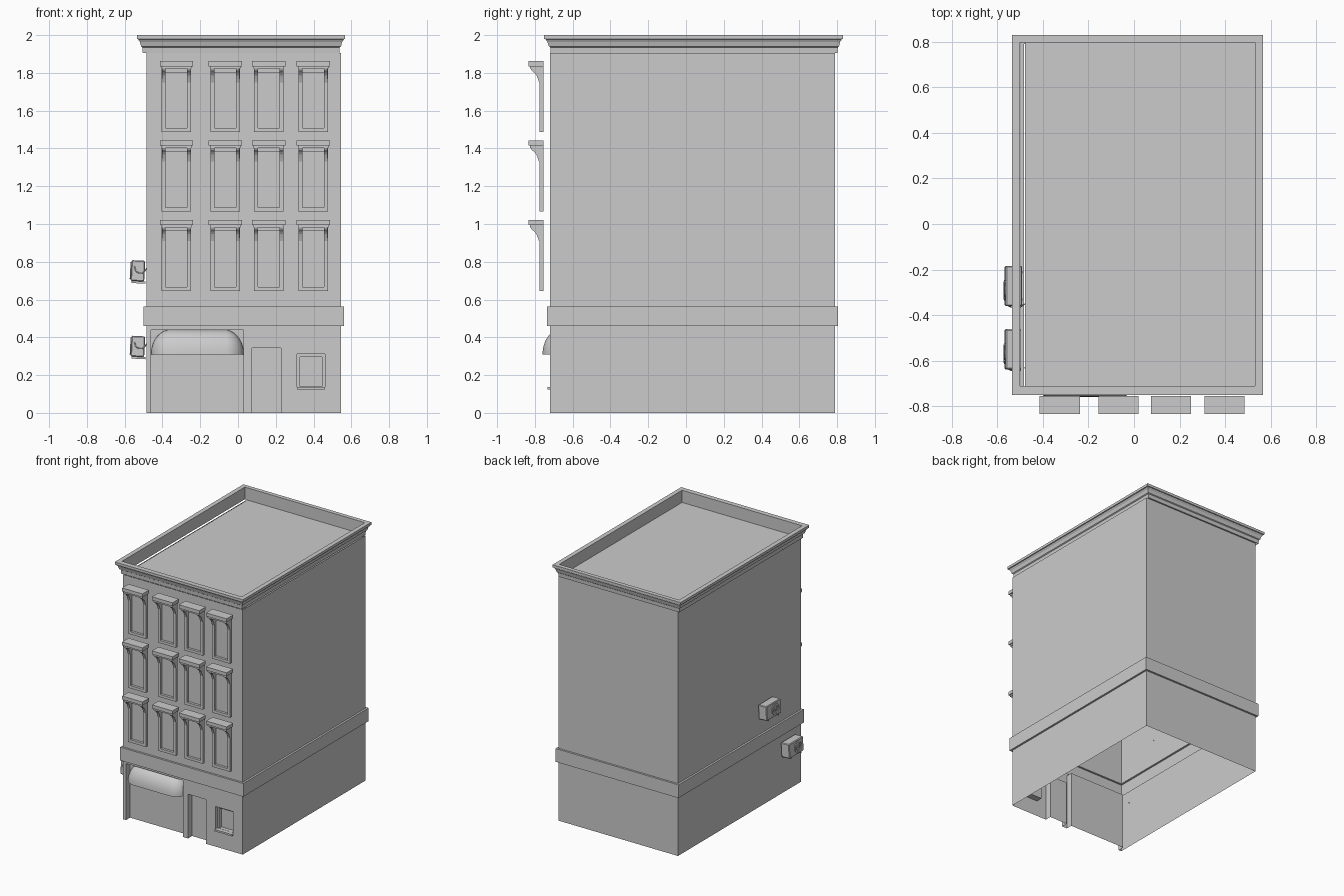
import bpy, bmesh, math
from mathutils import Matrix, Vector

if "Cube" in bpy.data.objects:
    bpy.data.objects.remove(bpy.data.objects["Cube"])


def finish(name, bm, smooth=False, fix_normals=True):
    if fix_normals:
        bmesh.ops.recalc_face_normals(bm, faces=bm.faces[:])
    me = bpy.data.meshes.new(name)
    bm.to_mesh(me)
    bm.free()
    ob = bpy.data.objects.new(name, me)
    bpy.context.collection.objects.link(ob)
    if smooth:
        bpy.context.view_layer.objects.active = ob
        ob.select_set(True)
        bpy.ops.object.shade_smooth_by_angle(angle=math.radians(40))
        ob.select_set(False)
    return ob


def add_box(bm, x0, x1, y0, y1, z0, z1):
    m = Matrix.Translation(((x0 + x1) / 2, (y0 + y1) / 2, (z0 + z1) / 2)) \
        @ Matrix.Diagonal((x1 - x0, y1 - y0, z1 - z0, 1))
    bmesh.ops.create_cube(bm, size=1, matrix=m)


def add_frame(bm, x0, x1, y0, y1, z0, z1, w):
    """Rectangular picture frame standing in the xz plane."""
    add_box(bm, x0, x0 + w, y0, y1, z0, z1)
    add_box(bm, x1 - w, x1, y0, y1, z0, z1)
    add_box(bm, x0 + w, x1 - w, y0, y1, z0, z0 + w)
    add_box(bm, x0 + w, x1 - w, y0, y1, z1 - w, z1)


def quad(bm, *pts):
    return bm.faces.new([bm.verts.new(p) for p in pts])


def loft_rects(bm, rects):
    """Join rectangular rings (x0, x1, y0, y1, z); return the faces of each step."""
    rings = [[bm.verts.new(p) for p in ((a, c, z), (b, c, z), (b, d, z), (a, d, z))]
             for a, b, c, d, z in rects]
    return [[bm.faces.new((r[i], r[(i + 1) % 4], s[(i + 1) % 4], s[i])) for i in range(4)]
            for r, s in zip(rings, rings[1:])]


X0, X1, Y0, Y1 = -0.484, 0.545, -0.72, 0.79
RECESS = -0.67
TOP = 1.905

# Hollow walls with the projecting band; the ground-floor front is built separately
bm = bmesh.new()
prof = [(0, 0), (0, .46), (.015, .46), (.015, .563), (0, .563), (0, TOP)]
steps = loft_rects(bm, [(X0 - o, X1 + o, Y0 - o, Y1 + o, z) for o, z in prof])
bmesh.ops.delete(bm, geom=[steps[0][0]], context='FACES_ONLY')
finish("walls_with_band", bm, fix_normals=False)

# Ground-floor front with recessed garage, door and window openings
openings = [(-.46, .03, 0, .44), (.074, .228, 0, .344), (.312, .46, .124, .312)]
bm = bmesh.new()
xs = sorted({X0, X1} | {v for o in openings for v in o[:2]})
zs = sorted({0, .46} | {v for o in openings for v in o[2:]})
for a, b in zip(xs, xs[1:]):
    for c, d in zip(zs, zs[1:]):
        mx, mz = (a + b) / 2, (c + d) / 2
        if not any(o[0] < mx < o[1] and o[2] < mz < o[3] for o in openings):
            quad(bm, (a, Y0, c), (b, Y0, c), (b, Y0, d), (a, Y0, d))
for a, b, c, d in openings:
    quad(bm, (a, RECESS, c), (b, RECESS, c), (b, RECESS, d), (a, RECESS, d))
    quad(bm, (a, Y0, c), (a, RECESS, c), (a, RECESS, d), (a, Y0, d))
    quad(bm, (b, RECESS, c), (b, Y0, c), (b, Y0, d), (b, RECESS, d))
    quad(bm, (a, Y0, d), (a, RECESS, d), (b, RECESS, d), (b, Y0, d))
    if c > 0:
        quad(bm, (a, RECESS, c), (a, Y0, c), (b, Y0, c), (b, RECESS, c))
bmesh.ops.remove_doubles(bm, verts=bm.verts[:], dist=1e-5)
finish("ground_floor_front", bm, fix_normals=False)

# Ground-floor window frame and sill
bm = bmesh.new()
add_frame(bm, .312, .46, -.70, RECESS, .124, .312, .015)
add_box(bm, .312, .46, -.732, -.69, .124, .138)
finish("ground_window_frame", bm)

# Rounded awning over the garage: a quarter of a stretched ball
bm = bmesh.new()
bmesh.ops.create_uvsphere(bm, u_segments=32, v_segments=15, radius=1,
                          matrix=Matrix.Rotation(math.pi / 2, 4, 'Y'))
bmesh.ops.delete(bm, geom=[v for v in bm.verts if v.co.y > .01 or v.co.z < -.01], context='VERTS')
for v in bm.verts:
    side = math.copysign(.145, v.co.x)
    v.co = Vector((-.215 + side + v.co.x * .1, RECESS + v.co.y * .09, .31 + v.co.z * .13))
bmesh.ops.recalc_face_normals(bm, faces=bm.faces[:])
f = max(bm.faces, key=lambda f: f.calc_area())
if f.normal.y > 0 or f.normal.z < 0:
    bmesh.ops.reverse_faces(bm, faces=bm.faces[:])
finish("garage_awning", bm, smooth=True, fix_normals=False)

# Roof deck, stopping short of the parapet on the left
bm = bmesh.new()
quad(bm, (-.478, -.712, TOP), (.532, -.712, TOP), (.532, .798, TOP), (-.478, .798, TOP))
finish("roof_deck", bm, fix_normals=False)

# Stepped cornice that also forms the parapet
bm = bmesh.new()
inner = (-.5, .532, -.712, .798)
prof = [(.004, TOP), (.006, 1.935), (.013, 1.94), (.02, 1.965), (.026, 1.972),
        (.028, 1.978), (.035, 1.98), (.035, 2.0), (0, 2.0), (0, TOP), (.004, TOP)]
loft_rects(bm, [(inner[0] - o, inner[1] + o, inner[2] - o * 1.1, inner[3] + o * .92, z) for o, z in prof])
bmesh.ops.remove_doubles(bm, verts=bm.verts[:], dist=1e-5)
finish("cornice", bm)

# Upper windows: frame, pane, hood and two scrolled brackets each
BACK, FACE = -.755, -.776
bracket = [(BACK, -.04), (-.822, -.04), (-.817, -.05), (-.803, -.061), (-.792, -.075),
           (-.785, -.092), (-.778, -.112), (BACK, -.112)]
bm = bmesh.new()
for top in (1.862, 1.442, 1.021):
    for cx in (-.326, -.068, .163, .398):
        add_frame(bm, cx - .078, cx + .078, FACE, BACK, top - .375, top - .038, .021)
        quad(bm, *[(cx + sx * .06, BACK - .002, top + z)
                   for sx, z in ((-1, -.36), (1, -.36), (1, -.05), (-1, -.05))])
        add_box(bm, cx - .088, cx + .088, -.834, BACK, top - .027, top)
        add_box(bm, cx - .08, cx + .08, -.826, BACK, top - .04, top - .027)
        for s in (-1, 1):
            loops = [[bm.verts.new((cx + s * .067 + dx, y, top + z)) for y, z in bracket]
                     for dx in (-.01, .01)]
            n = len(bracket)
            bm.faces.new(loops[0])
            bm.faces.new(loops[1][::-1])
            for i in range(n):
                j = (i + 1) % n
                bm.faces.new((loops[0][j], loops[0][i], loops[1][i], loops[1][j]))
finish("upper_windows", bm)


# Two slightly tilted air conditioners on the left wall
def air_conditioner(name, cy, cz):
    bm = bmesh.new()
    add_box(bm, -.036, .036, -.088, .088, -.055, .055)
    bmesh.ops.bevel(bm, geom=bm.edges[:], offset=.005, segments=1, affect='EDGES')
    turn = Matrix.Rotation(-math.pi / 2, 4, 'Y')
    # Fan: outer rim, inner rim and hub on the outside face
    for r_out, r_in in ((.045, .038), (.028, .023)):
        rings = [[bm.verts.new((x, -.02 + r * math.cos(a), r * math.sin(a)))
                  for a in [i * math.tau / 24 for i in range(24)]]
                 for r, x in ((r_out, -.036), (r_out, -.041), (r_in, -.041), (r_in, -.036))]
        for p, q in zip(rings, rings[1:]):
            for i in range(24):
                j = (i + 1) % 24
                bm.faces.new((p[i], p[j], q[j], q[i]))
    bmesh.ops.create_cone(bm, cap_ends=True, segments=16, radius1=.012, radius2=.01, depth=.008,
                          matrix=Matrix.Translation((-.038, -.02, 0)) @ turn)
    # Support arms
    for y in (-.06, .06):
        add_box(bm, -.03, .044, y - .005, y + .005, -.066, -.054)
    ob = finish(name, bm)
    ob.location = (-.53, cy, cz)
    ob.rotation_euler = (0, math.radians(3), 0)
    # Hose looping from the casing back into the wall
    cu = bpy.data.curves.new(name + "_hose", 'CURVE')
    cu.dimensions = '3D'
    cu.bevel_depth = .003
    cu.bevel_resolution = 1
    sp = cu.splines.new('BEZIER')
    pts = [(-.55, -.088, .025), (-.535, -.093, -.005), (-.505, -.093, -.01), (-.482, -.08, .015)]
    sp.bezier_points.add(len(pts) - 1)
    for bp, (x, y, z) in zip(sp.bezier_points, pts):
        bp.co = (x, cy + y, cz + z)
        bp.handle_left_type = bp.handle_right_type = 'AUTO'
    bpy.context.collection.objects.link(bpy.data.objects.new(name + "_hose", cu))


air_conditioner("upper_air_conditioner", -.272, .752)
air_conditioner("lower_air_conditioner", -.55, .352)
